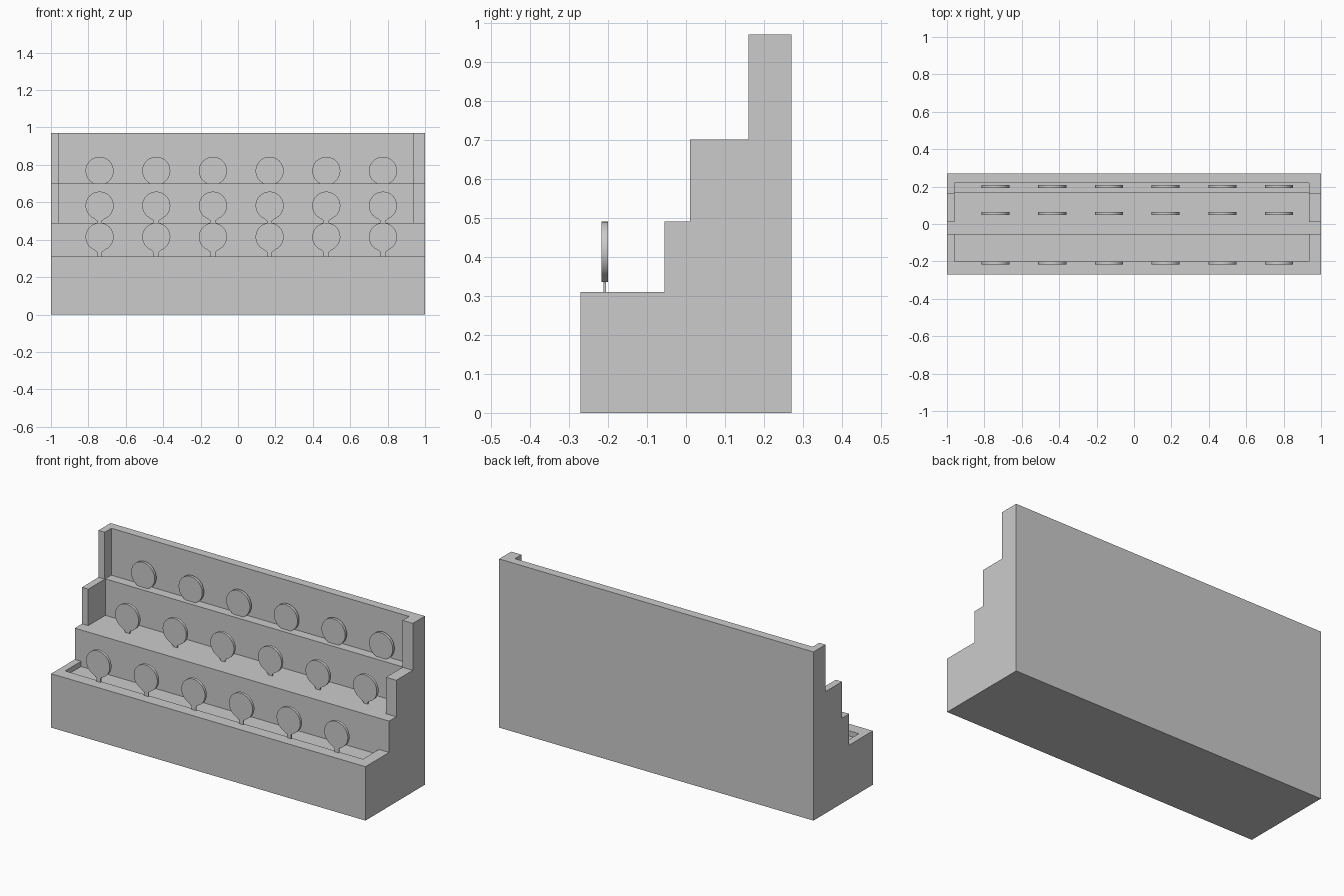
import bpy, bmesh, math

if "Cube" in bpy.data.objects:
    bpy.data.objects.remove(bpy.data.objects["Cube"])

def prism(name, pts, axis, a, b):
    """Extrude a 2D outline along x (pts = y,z) or along y (pts = x,z)."""
    bm = bmesh.new()
    place = (lambda p, t: (t, p[0], p[1])) if axis == 'x' else (lambda p, t: (p[0], t, p[1]))
    lo = [bm.verts.new(place(p, a)) for p in pts]
    hi = [bm.verts.new(place(p, b)) for p in pts]
    bm.faces.new(lo)
    bm.faces.new(hi)
    n = len(pts)
    for i in range(n):
        j = (i + 1) % n
        bm.faces.new((lo[i], lo[j], hi[j], hi[i]))
    bmesh.ops.recalc_face_normals(bm, faces=bm.faces)
    me = bpy.data.meshes.new(name)
    bm.to_mesh(me)
    bm.free()
    ob = bpy.data.objects.new(name, me)
    bpy.context.collection.objects.link(ob)
    return ob

def rect(y0, y1, z0, z1):
    return [(y0, z0), (y1, z0), (y1, z1), (y0, z1)]

# Stepped body
body = prism("stepped_stand", [(-.27, 0), (.27, 0), (.27, .97), (.16, .97), (.16, .70),
             (.01, .70), (.01, .49), (-.055, .49), (-.055, .31), (-.27, .31)], 'x', -1, 1)

# Recesses between the end cheeks: front tray, middle shelf, top shelf
XL, XR = -.96, .935
cuts = [("tray", rect(-.20, -.055, .28, .40)),
        ("shelves", [(-.02, .49), (.165, .49), (.165, .70), (.22, .70), (.22, 1.1), (-.02, 1.1)])]
for name, pts in cuts:
    cutter = prism(name + "_cutter", pts, 'x', XL, XR)
    cutter.hide_render = True
    cutter.hide_set(True)
    mod = body.modifiers.new(name, 'BOOLEAN')
    mod.operation = 'DIFFERENCE'
    mod.solver = 'EXACT'
    mod.object = cutter

# Round paddles with a flared neck and a thin stem
R = .075
a0 = math.radians(-57)
SEG = 40
sweep = math.radians(294)
outline = [(R * math.cos(a0 + sweep * i / SEG), R * math.sin(a0 + sweep * i / SEG))
           for i in range(SEG + 1)]
outline += [(-.025, -.072), (-.016, -.08), (.016, -.08), (.025, -.072)]

for row, (y, z) in enumerate([(-.208, .415), (.055, .582), (.20, .768)]):
    for col in range(6):
        x = -.74 + .303 * col
        disc = prism(f"paddle_{row}_{col}", [(x + u, z + v) for u, v in outline],
                     'y', y - .008, y + .008)
        disc.data.shade_smooth()
        disc.data.set_sharp_from_angle(angle=math.radians(30))
        prism(f"paddle_stem_{row}_{col}", [(x - .014, z - .11), (x + .014, z - .11),
              (x + .014, z - .078), (x - .014, z - .078)], 'y', y - .003, y + .003)
